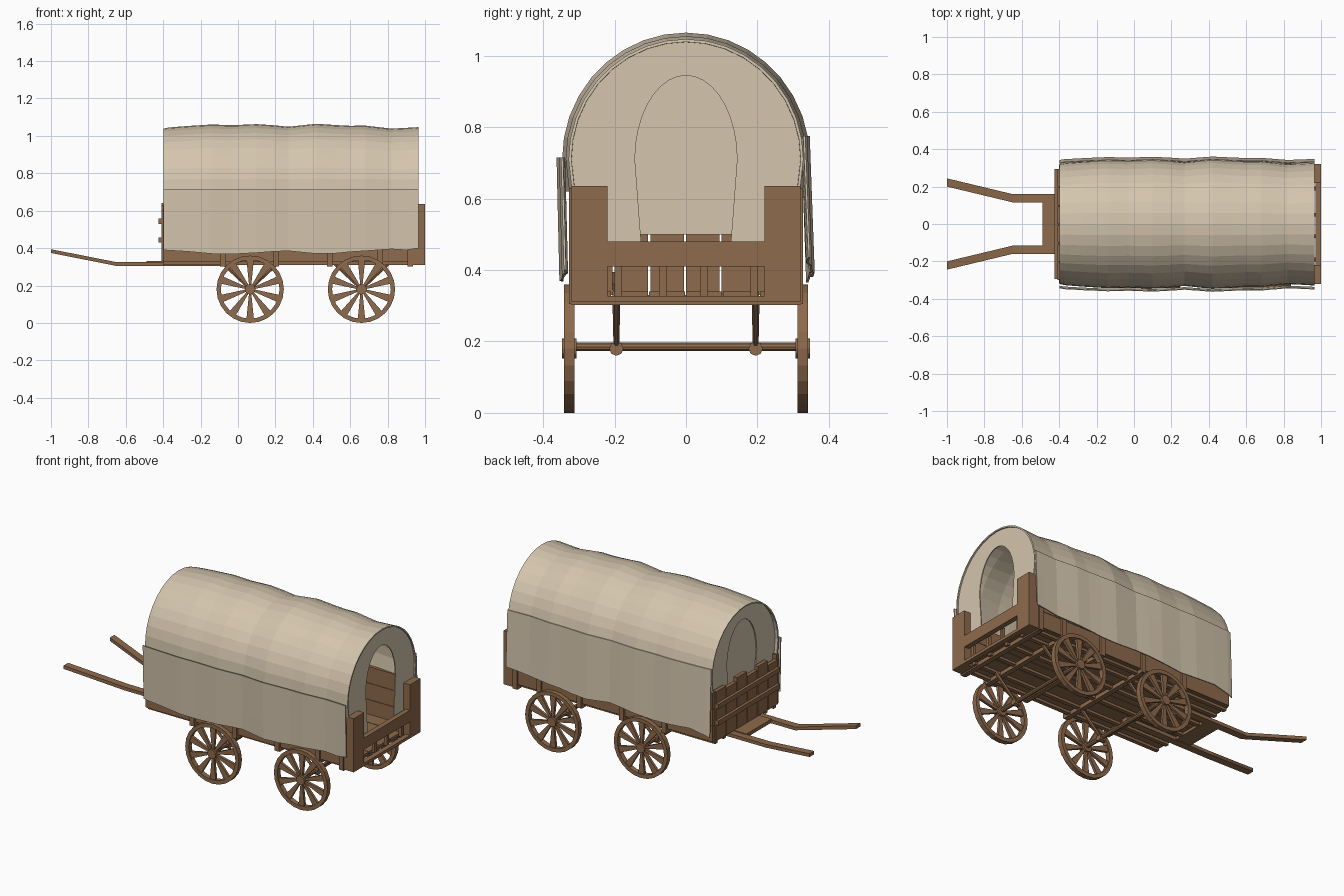
import bpy, bmesh, math
from mathutils import Vector

if "Cube" in bpy.data.objects:
    bpy.data.objects.remove(bpy.data.objects["Cube"])

def material(name, col):
    m = bpy.data.materials.new(name)
    m.diffuse_color = (*col, 1)
    m.use_nodes = True
    m.node_tree.nodes["Principled BSDF"].inputs["Base Color"].default_value = m.diffuse_color
    return m

WOOD = material("brown wood", (0.27, 0.145, 0.072))
CANVAS = material("cream canvas", (0.66, 0.56, 0.42))

def finish(name, bm, mat, thick=0):
    if not thick:
        bmesh.ops.recalc_face_normals(bm, faces=bm.faces)
    me = bpy.data.meshes.new(name)
    bm.to_mesh(me)
    bm.free()
    me.materials.append(mat)
    ob = bpy.data.objects.new(name, me)
    bpy.context.collection.objects.link(ob)
    if thick:
        s = ob.modifiers.new("thickness", 'SOLIDIFY')
        s.thickness, s.offset = thick, 0
    return ob

def sweep(bm, rings, cap=True):
    """Skin a list of closed rings of points."""
    vs = [[bm.verts.new(p) for p in r] for r in rings]
    n = len(rings[0])
    for a, b in zip(vs, vs[1:]):
        for i in range(n):
            bm.faces.new((a[i], a[(i + 1) % n], b[(i + 1) % n], b[i]))
    if cap:
        bm.faces.new(vs[0])
        bm.faces.new(vs[-1])

def grid(bm, rows):
    vs = [[bm.verts.new(p) for p in r] for r in rows]
    for a, b in zip(vs, vs[1:]):
        for i in range(len(a) - 1):
            bm.faces.new((a[i], a[i + 1], b[i + 1], b[i]))

def boxes(name, items, mat=WOOD):
    bm = bmesh.new()
    for x0, x1, y0, y1, z0, z1 in items:
        sweep(bm, [[(x0, y0, z), (x1, y0, z), (x1, y1, z), (x0, y1, z)] for z in (z0, z1)])
    return finish(name, bm, mat)

def rod(bm, a, b, r0, r1, n=8):
    a, b = Vector(a), Vector(b)
    q = (b - a).to_track_quat('Z', 'Y')
    sweep(bm, [[p + q @ Vector((r * math.cos(2 * math.pi * i / n), r * math.sin(2 * math.pi * i / n), 0))
                for i in range(n)] for p, r in ((a, r0), (b, r1))])

# Wheels: rim, hub and ten wedge spokes
WX, WZ, R = (0.065, 0.66), 0.18, 0.18
def wheel(name, cx, cy):
    bm = bmesh.new()
    n = 24
    rings = []
    for i in range(n + 1):
        t = 2 * math.pi * i / n
        rings.append([(cx + r * math.cos(t), cy + y, WZ + r * math.sin(t))
                      for r, y in ((0.157, -.015), (R, -.015), (R, .015), (0.157, .015))])
    sweep(bm, rings, cap=False)
    bmesh.ops.remove_doubles(bm, verts=bm.verts, dist=1e-5)
    rod(bm, (cx, cy - .02, WZ), (cx, cy + .02, WZ), .028, .028, 12)
    for k in range(10):
        t = 2 * math.pi * (k + .5) / 10
        u, w = Vector((math.cos(t), 0, math.sin(t))), Vector((-math.sin(t), 0, math.cos(t)))
        c = Vector((cx, cy, WZ))
        sweep(bm, [[c + u * r + w * (h * sx) + Vector((0, .008 * sy, 0))
                    for sx, sy in ((-1, -1), (1, -1), (1, 1), (-1, 1))]
                   for r, h in ((.022, .006), (.16, .02))])
    finish(name, bm, WOOD)

for pos, cx in zip(("front", "rear"), WX):
    for side, s in (("right", -1), ("left", 1)):
        wheel(f"{pos}_{side}_wheel", cx, s * 0.327)
    # Axle with V struts up to the bed
    bm = bmesh.new()
    rod(bm, (cx, -.33, WZ + .005), (cx, .33, WZ + .005), .013, .013, 10)
    for s in (-1, 1):
        for d in (-.14, .14):
            rod(bm, (cx, s * .195, WZ), (cx + d, s * .195, .315), .008, .011, 6)
        rod(bm, (cx - .02, s * .195, WZ), (cx + .02, s * .195, WZ), .02, .02, 8)
    finish(f"{pos}_axle", bm, WOOD)

# Bed: floor planks, joists, cross bearers
boxes("floor_planks", [(-.4, .95, -.31 + i * .1035, -.31 + i * .1035 + .1, .325, .34) for i in range(6)])
boxes("floor_joists", [(-.4, .95, y - .012, y + .012, .31, .326) for y in (-.28, -.2, -.07, .07, .2, .28)])
boxes("cross_bearers", [(x - .015, x + .015, -.32, .32, .302, .325) for x in (-.08, .205, .49, .76, .92)])

# Side walls and outer stakes
for side, s in (("right", -1), ("left", 1)):
    y0, y1 = sorted((s * .295, s * .315))
    boxes(f"{side}_side_boards", [(-.4, .95, y0, y1, z, z + .098) for z in (.33, .43, .53)])
    y0, y1 = sorted((s * .315, s * .327))
    boxes(f"{side}_stakes", [(x - .015, x + .015, y0, y1, .305, .63) for x in (-.08, .205, .49, .76, .92)])

# Front wall: uneven planks with slats across
tops = (.60, .63, .61, .64, .615, .63)
boxes("front_planks", [(-.408, -.385, -.3 + i * .1, -.206 + i * .1, .33, t) for i, t in enumerate(tops)])
boxes("front_slats", [(-.425, -.405, -.295, .295, z, z + .028) for z in (.43, .53)])

# Tailgate: two posts, crossbeam, sill and little bars
boxes("tailgate_posts", [(.925, 1, a, a + .1, .31, .635) for a in (-.32, .22)])
boxes("tailgate_beam", [(.97, 1, -.22, .22, .41, .48), (.97, 1, -.22, .22, .31, .328)])
boxes("tailgate_bars", [(.95, .97, y - .01, y + .01, .325, .42) for y in (-.19, -.065, .05, .19)])

# Shafts and their crossboard
for side, s in (("right", -1), ("left", 1)):
    bm = bmesh.new()
    sweep(bm, [[(x, s * y + a * .022, z + b * .01) for a, b in ((-1, -1), (1, -1), (1, 1), (-1, 1))]
               for x, y, z in ((-1, .222, .384), (-.65, .138, .315), (-.05, .138, .315))])
    finish(f"{side}_shaft", bm, WOOD)
boxes("shaft_crossboard", [(-.49, -.39, -.12, .12, .308, .33)])

# Canvas roof: arch swept along bulging stations (x, bulge)
ST = [(-.398, -.018), (-.37, -.012), (-.27, -.004), (-.14, .004), (-.03, 0), (.1, .006), (.19, 0), (.27, -.008),
      (.42, .008), (.52, .001), (.6, -.003), (.68, -.002), (.82, -.018), (.9, -.014), (.965, -.01)]
ZC = .71
def arch(ry, rz, n=18):
    return [(ry * math.cos(math.pi * i / n), ZC + rz * math.sin(math.pi * i / n)) for i in range(n + 1)]
bm = bmesh.new()
grid(bm, [[(x, y, z) for y, z in [(.325 + b, .62)] + arch(.335 + b, .343 + b) + [(-.325 - b, .62)]]
          for x, b in ST])
finish("canvas_roof", bm, CANVAS, .008)

# Canvas end walls with an arched opening
def end_wall(name, x, zlow):
    bm = bmesh.new()
    outer = [(.312, zlow)] + arch(.322, .33) + [(-.312, zlow)]
    inner = [(.125, zlow)] + arch(.143, .235) + [(-.125, zlow)]
    grid(bm, [[(x, y, z) for y, z in r] for r in (outer, inner)])
    finish(name, bm, CANVAS, .006)
end_wall("rear_canvas_wall", .955, .47)
end_wall("front_canvas_wall", -.372, .55)

# Curtain closing the front opening
bm = bmesh.new()
ring = [(.14, .5)] + arch(.15, .242) + [(-.14, .5)]
bm.faces.new([bm.verts.new((-.362, y, z)) for y, z in ring])
finish("front_curtain", bm, CANVAS, .004)

# Side drapes hanging over the boards
def drape(name, s, top, bottom, hems):
    bm = bmesh.new()
    rows = []
    for (x, b), hem in zip(ST, hems):
        (yt, zt), yb = top, bottom
        rows.append([(x, s * (yt + (yb - yt) * t + b * .7), zt + (hem - zt) * t) for t in (0, .35, .7, 1)])
    grid(bm, rows)
    finish(name, bm, CANVAS, .006)
drape("right_canvas_drape", -1, (.354, .715), .346,
      (.39, .388, .382, .37, .368, .375, .382, .385, .37, .372, .38, .385, .395, .39, .4))
drape("left_canvas_drape", 1, (.338, .775), .352,
      (.365, .375, .395, .385, .38, .39, .4, .405, .39, .395, .405, .41, .42, .43, .435))
